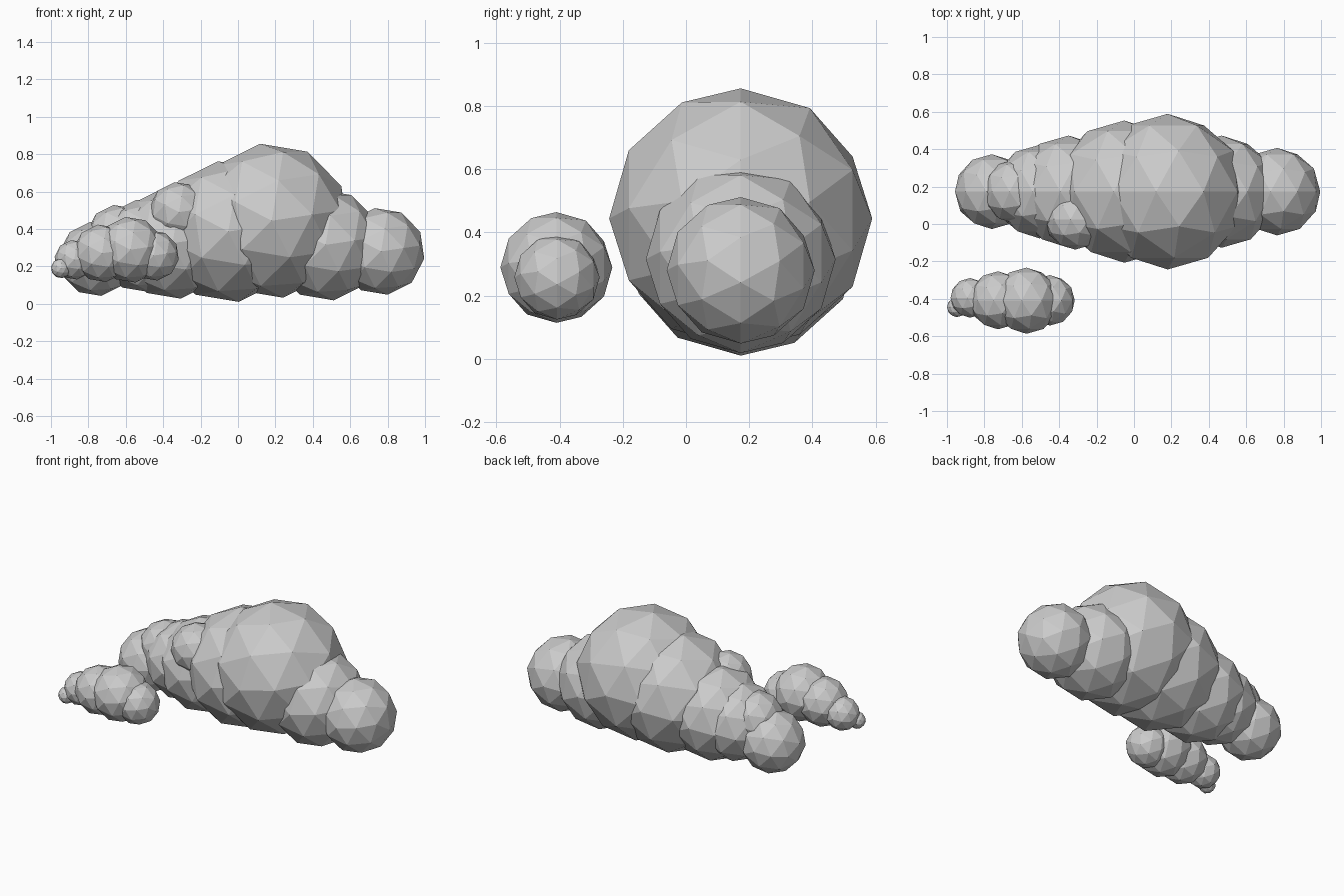
import bpy
from math import radians

# Every puff is a flat-shaded icosphere, poles along y, rolled slightly
ROLL = (radians(90), radians(-8.5), 0)


def puff(name, x, y, z, r):
    bpy.ops.mesh.primitive_ico_sphere_add(
        subdivisions=2, radius=r, location=(x, y, z), rotation=ROLL)
    bpy.context.object.name = name


# Large cloud: a row of puffs along x, (x, z, radius)
LARGE_Y = 0.173
large = [
    (0.765, 0.28, 0.234),
    (0.468, 0.315, 0.30),
    (0.18, 0.444, 0.416),
    (-0.052, 0.386, 0.38),
    (-0.35, 0.324, 0.30),
    (-0.505, 0.309, 0.25),
    (-0.76, 0.24, 0.20),
    (-0.64, 0.36, 0.17),
]
for i, (x, z, r) in enumerate(large, 1):
    puff(f"large_cloud_puff_{i}", x, LARGE_Y, z, r)

# Bump on the front of the large cloud
puff("large_cloud_front_bump", -0.315, 0.025, 0.49, 0.162)

# Small cloud in front, (x, y, z, radius)
small = [
    (-0.45, -0.408, 0.258, 0.135),
    (-0.575, -0.41, 0.289, 0.177),
    (-0.727, -0.408, 0.27, 0.155),
    (-0.876, -0.395, 0.235, 0.106),
    (-0.947, -0.445, 0.19, 0.053),
]
for i, (x, y, z, r) in enumerate(small, 1):
    puff(f"small_cloud_puff_{i}", x, y, z, r)
